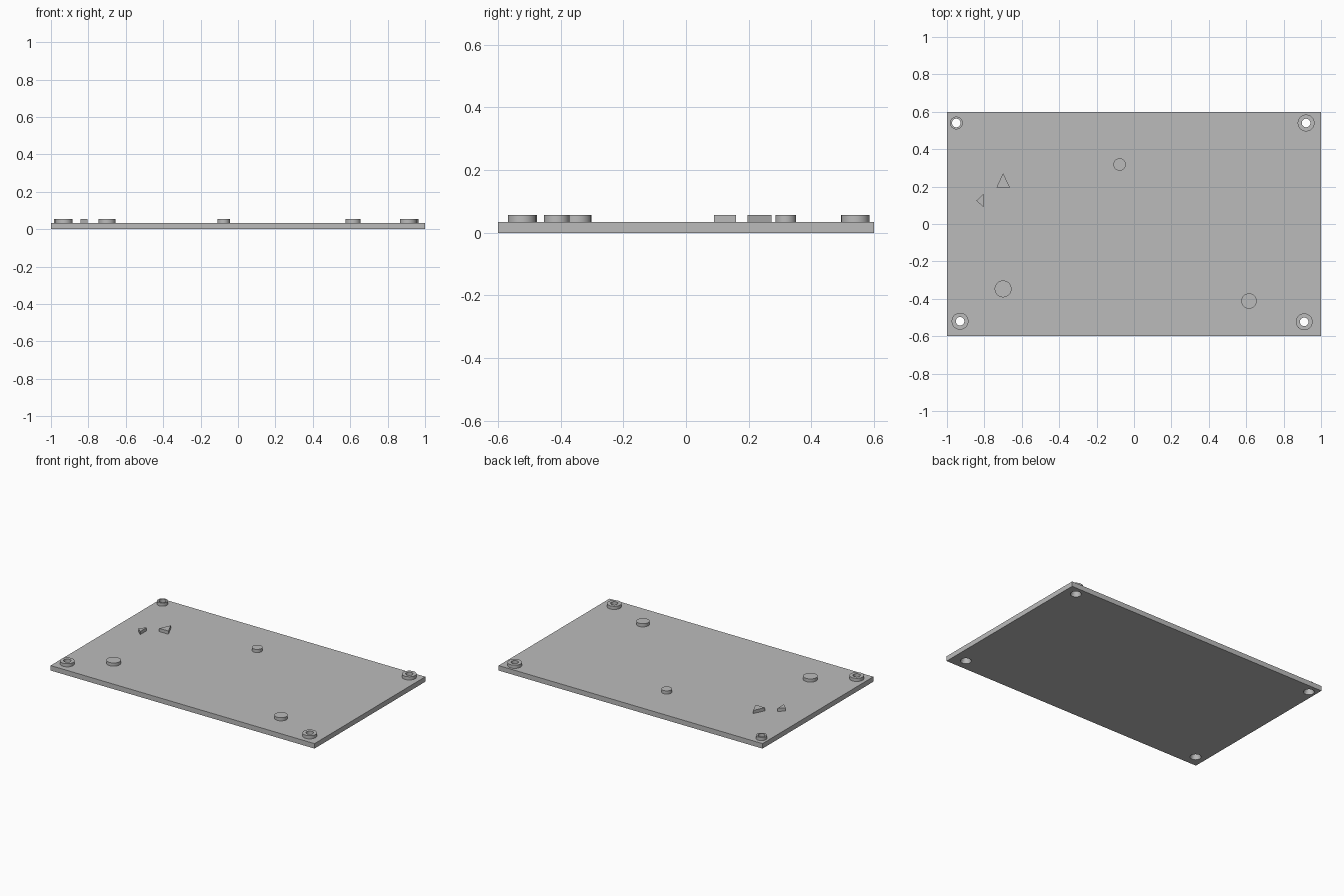
import bpy
import math

cube = bpy.data.objects.get("Cube")
if cube:
    bpy.data.objects.remove(cube, do_unlink=True)

BOARD_TOP = 0.034
PEG_TOP = 0.056

grey = bpy.data.materials.new("plain grey")
grey.use_nodes = True
grey.diffuse_color = (0.5, 0.5, 0.5, 1)
grey.node_tree.nodes["Principled BSDF"].inputs["Base Color"].default_value = (0.5, 0.5, 0.5, 1)


def lathe(name, x, y, profile, segments=48):
    """Closed ring swept around z from (radius, height) points."""
    n = len(profile)
    verts, faces = [], []
    for i in range(segments):
        a = math.tau * i / segments
        verts += [(r * math.cos(a), r * math.sin(a), z) for r, z in profile]
        j = (i + 1) % segments
        for k in range(n):
            m = (k + 1) % n
            faces.append((i * n + k, j * n + k, j * n + m, i * n + m))
    mesh = bpy.data.meshes.new(name)
    mesh.from_pydata(verts, [], faces)
    obj = bpy.data.objects.new(name, mesh)
    obj.location = (x, y, 0)
    bpy.context.collection.objects.link(obj)
    return finish(obj)


def finish(obj):
    obj.data.materials.append(grey)
    bpy.ops.object.select_all(action="DESELECT")
    obj.select_set(True)
    bpy.context.view_layer.objects.active = obj
    bpy.ops.object.shade_smooth_by_angle(angle=math.radians(30))
    return obj


def prism(name, points, z0, z1):
    """Upright prism over a counter-clockwise outline."""
    n = len(points)
    verts = [(x, y, z) for z in (z0, z1) for x, y in points]
    faces = [tuple(reversed(range(n))), tuple(range(n, 2 * n))]
    faces += [(i, (i + 1) % n, n + (i + 1) % n, n + i) for i in range(n)]
    mesh = bpy.data.meshes.new(name)
    mesh.from_pydata(verts, [], faces)
    obj = bpy.data.objects.new(name, mesh)
    bpy.context.collection.objects.link(obj)
    mesh.materials.append(grey)
    return obj


# Flat base board
board = prism("base_board", [(-1, -0.6), (1, -0.6), (1, 0.6), (-1, 0.6)], 0, BOARD_TOP)

# Hollow corner collars, with flared holes through the board
HOLE, FLARE = 0.023, 0.034
corners = {
    "back_right": (-0.95, 0.54, 0.034),
    "back_left": (0.92, 0.54, 0.045),
    "front_right": (-0.93, -0.52, 0.045),
    "front_left": (0.91, -0.523, 0.045),
}
for place, (x, y, radius) in corners.items():
    lathe(place + "_collar", x, y, [(HOLE, BOARD_TOP), (radius, BOARD_TOP),
                                    (radius, PEG_TOP), (HOLE, PEG_TOP)])
    slope = (FLARE - HOLE) / BOARD_TOP
    extra = 0.01
    bpy.ops.mesh.primitive_cone_add(
        vertices=48, radius1=FLARE + slope * extra, radius2=HOLE - slope * extra,
        depth=BOARD_TOP + 2 * extra, location=(x, y, BOARD_TOP / 2))
    cutter = bpy.context.object
    cutter.name = place + "_hole_cutter"
    cutter.data.materials.append(grey)
    cutter.hide_render = True
    cutter.hide_set(True)
    cut = board.modifiers.new(place + "_hole", "BOOLEAN")
    cut.operation = "DIFFERENCE"
    cut.solver = "EXACT"
    cut.object = cutter

# Solid round pegs
for name, x, y, radius in (("small_round_peg", -0.077, 0.318, 0.033),
                           ("large_round_peg", -0.70, -0.347, 0.045),
                           ("medium_round_peg", 0.615, -0.412, 0.041)):
    bpy.ops.mesh.primitive_cylinder_add(
        vertices=48, radius=radius, depth=PEG_TOP - BOARD_TOP,
        location=(x, y, (PEG_TOP + BOARD_TOP) / 2))
    peg = bpy.context.object
    peg.name = name
    finish(peg)

# Triangular pegs
prism("back_triangle_peg", [(-0.735, 0.196), (-0.664, 0.196), (-0.70, 0.272)],
      BOARD_TOP, PEG_TOP)
prism("side_triangle_peg", [(-0.843, 0.125), (-0.805, 0.09), (-0.805, 0.16)],
      BOARD_TOP, PEG_TOP)
